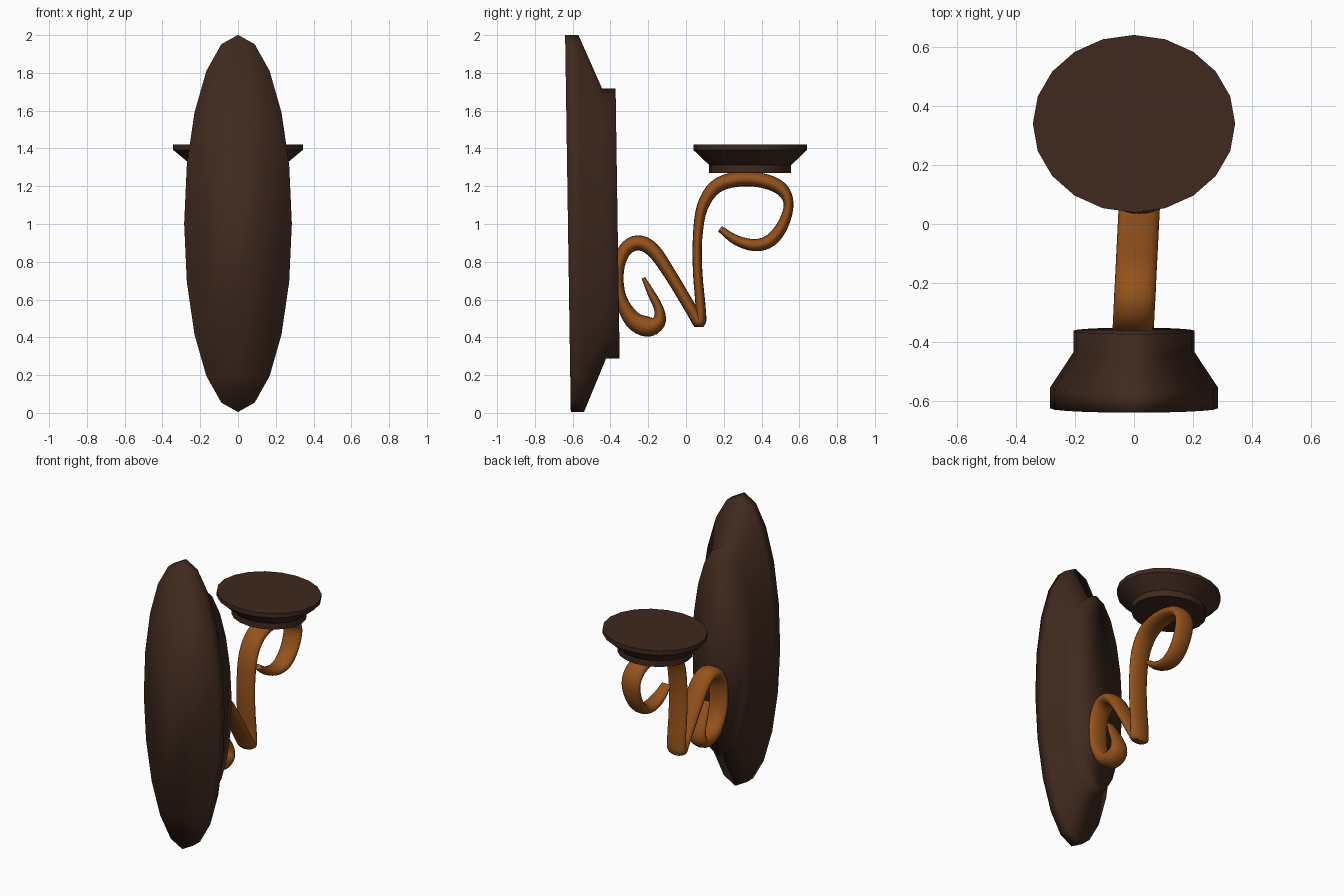
import bpy, bmesh, math
from mathutils import Vector

if "Cube" in bpy.data.objects:
    bpy.data.objects.remove(bpy.data.objects["Cube"])


def material(name, rgb):
    m = bpy.data.materials.new(name)
    m.diffuse_color = (*rgb, 1)
    m.use_nodes = True
    m.node_tree.nodes["Principled BSDF"].inputs["Base Color"].default_value = m.diffuse_color
    return m


dark = material("dark_wood", (0.05, 0.022, 0.013))
amber = material("amber_wood", (0.30, 0.085, 0.011))


def loft(name, rings, mat, angle=None):
    """Skin a list of closed point rings and cap both ends."""
    bm = bmesh.new()
    vs = [[bm.verts.new(p) for p in ring] for ring in rings]
    n = len(vs[0])
    for a, b in zip(vs, vs[1:]):
        for i in range(n):
            j = (i + 1) % n
            bm.faces.new((a[i], a[j], b[j], b[i]))
    bm.faces.new(vs[0][::-1])
    bm.faces.new(vs[-1])
    bmesh.ops.recalc_face_normals(bm, faces=bm.faces)
    me = bpy.data.meshes.new(name)
    bm.to_mesh(me)
    bm.free()
    me.materials.append(mat)
    ob = bpy.data.objects.new(name, me)
    bpy.context.collection.objects.link(ob)
    bpy.ops.object.select_all(action='DESELECT')
    ob.select_set(True)
    bpy.context.view_layer.objects.active = ob
    if angle is None:
        bpy.ops.object.shade_smooth()
    else:
        bpy.ops.object.shade_smooth_by_angle(angle=math.radians(angle))
    return ob


def circle(n):
    return [(math.sin(2 * math.pi * i / n), math.cos(2 * math.pi * i / n)) for i in range(n)]


# Wall plaque: stepped oval, leaning slightly back at the top
plaque_profile = [(-0.625, 0.285, 0.998), (-0.555, 0.285, 0.998),
                  (-0.434, 0.205, 0.715), (-0.362, 0.205, 0.715)]
loft("wall_plaque",
     [[(rx * s, y - 0.015 * rz * c, 1.003 + rz * c) for s, c in circle(20)]
      for y, rx, rz in plaque_profile], dark)

# Candle dish: oval with a sloped underside and short foot
dish_profile = [(1.27, 0.247, 0.217), (1.312, 0.247, 0.217),
                (1.392, 0.343, 0.301), (1.422, 0.343, 0.301)]
loft("candle_dish",
     [[(rx * s, 0.34 + ry * c, z) for s, c in circle(20)]
      for z, rx, ry in dish_profile], dark, 35)

# Scroll arm path: y, z, thickness radius, half width
path = [(-0.226, 0.715, 0.010, 0.030), (-0.185, 0.635, 0.020, 0.045),
        (-0.142, 0.545, 0.026, 0.058), (-0.146, 0.480, 0.038, 0.066),
        (-0.205, 0.457, 0.054, 0.070), (-0.285, 0.497, 0.046, 0.070),
        (-0.345, 0.610, 0.030, 0.070), (-0.357, 0.750, 0.028, 0.070),
        (-0.325, 0.860, 0.036, 0.070), (-0.255, 0.900, 0.040, 0.070),
        (-0.175, 0.862, 0.038, 0.070), (-0.085, 0.735, 0.033, 0.070),
        (0.035, 0.535, 0.032, 0.070), (0.071, 0.480, 0.034, 0.070),
        (0.077, 0.560, 0.027, 0.070), (0.062, 0.740, 0.025, 0.070),
        (0.061, 0.920, 0.025, 0.070), (0.085, 1.085, 0.030, 0.070),
        (0.155, 1.195, 0.037, 0.070), (0.265, 1.236, 0.040, 0.070),
        (0.395, 1.232, 0.039, 0.070), (0.500, 1.190, 0.036, 0.070),
        (0.543, 1.110, 0.026, 0.070), (0.515, 1.000, 0.030, 0.066),
        (0.450, 0.915, 0.034, 0.062), (0.365, 0.888, 0.032, 0.057),
        (0.265, 0.915, 0.026, 0.048), (0.180, 0.975, 0.017, 0.035)]


def spline(points, steps):
    """Catmull-Rom interpolation through the points."""
    p = [Vector(q) for q in points]
    p = [2 * p[0] - p[1]] + p + [2 * p[-1] - p[-2]]
    out = []
    for a, b, c, d in zip(p, p[1:], p[2:], p[3:]):
        for k in range(steps):
            t = k / steps
            out.append(0.5 * (2 * b + (c - a) * t + (2 * a - 5 * b + 4 * c - d) * t * t
                              + (3 * b - a - 3 * c + d) * t ** 3))
    return out + [p[-2]]


# Scroll arm: flattened tube swept along the path
pts = spline(path, 4)
rings = []
for i, q in enumerate(pts):
    a, b = pts[max(i - 1, 0)], pts[min(i + 1, len(pts) - 1)]
    t = Vector((b[0] - a[0], b[1] - a[1])).normalized()
    x0 = 0.015 + 0.05 * q[0]
    rings.append([(x0 + q[3] * s, q[0] - t.y * q[2] * c, q[1] + t.x * q[2] * c)
                  for s, c in circle(16)])
loft("scroll_arm", rings, amber, 60)
